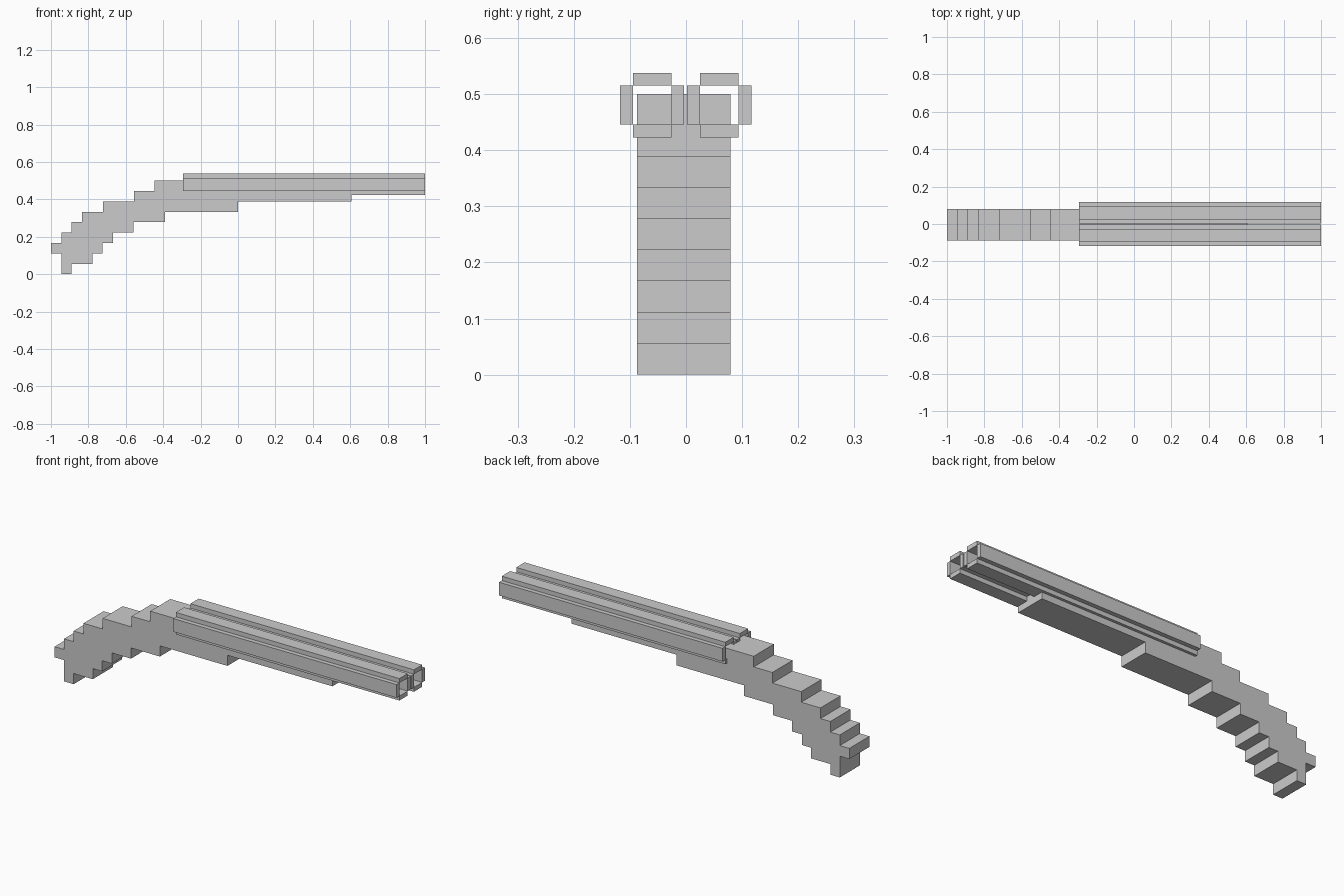
import bpy, bmesh

if "Cube" in bpy.data.objects:
    bpy.data.objects.remove(bpy.data.objects["Cube"])


def box(name, x0, x1, y0, y1, z0, z1):
    me = bpy.data.meshes.new(name)
    bm = bmesh.new()
    bmesh.ops.create_cube(bm, size=1)
    for v in bm.verts:
        v.co.x = x1 if v.co.x > 0 else x0
        v.co.y = y1 if v.co.y > 0 else y0
        v.co.z = z1 if v.co.z > 0 else z0
    bm.to_mesh(me)
    bm.free()
    ob = bpy.data.objects.new(name, me)
    bpy.context.collection.objects.link(ob)
    return ob


# Stepped wooden stock: side profile on a step grid, extruded across y
S = 0.0556
tops = [(-1.0, 3), (-0.945, 4), (-0.89, 5), (-0.833, 6), (-0.722, 7),
        (-0.555, 8), (-0.447, 9)]
bottoms = [(-1.0, 2), (-0.945, 0), (-0.89, 1), (-0.779, 2), (-0.725, 3),
           (-0.669, 4), (-0.558, 5), (-0.391, 6), (0.0, 7)]
END = 0.607


def staircase(steps):
    pts = []
    for i, (x, level) in enumerate(steps):
        nxt = steps[i + 1][0] if i + 1 < len(steps) else END
        pts += [(x, level * S), (nxt, level * S)]
    return pts


outline = staircase(bottoms) + staircase(tops)[::-1]
bm = bmesh.new()
face = bm.faces.new([bm.verts.new((x, -0.087, z)) for x, z in outline])
ext = bmesh.ops.extrude_face_region(bm, geom=[face])
moved = [g for g in ext["geom"] if isinstance(g, bmesh.types.BMVert)]
bmesh.ops.translate(bm, verts=moved, vec=(0, 0.166, 0))
bmesh.ops.recalc_face_normals(bm, faces=bm.faces)
mesh = bpy.data.meshes.new("stock")
bm.to_mesh(mesh)
bm.free()
bpy.context.collection.objects.link(bpy.data.objects.new("stock", mesh))

# Two hollow barrels, each made of four long plates
X0, X1 = -0.293, 1.0
T = 0.023
Z0, Z1 = 0.446, 0.515
HALF = 0.0343
for side, yc in (("right", -0.0605), ("left", 0.0592)):
    a, b = yc - HALF, yc + HALF
    box(side + "_barrel_top", X0, X1, a, b, Z1, Z1 + T)
    box(side + "_barrel_bottom", X0, X1, a, b, Z0 - T, Z0)
    box(side + "_barrel_front_wall", X0, X1, a - T, a, Z0, Z1)
    box(side + "_barrel_back_wall", X0, X1, b, b + T, Z0, Z1)
